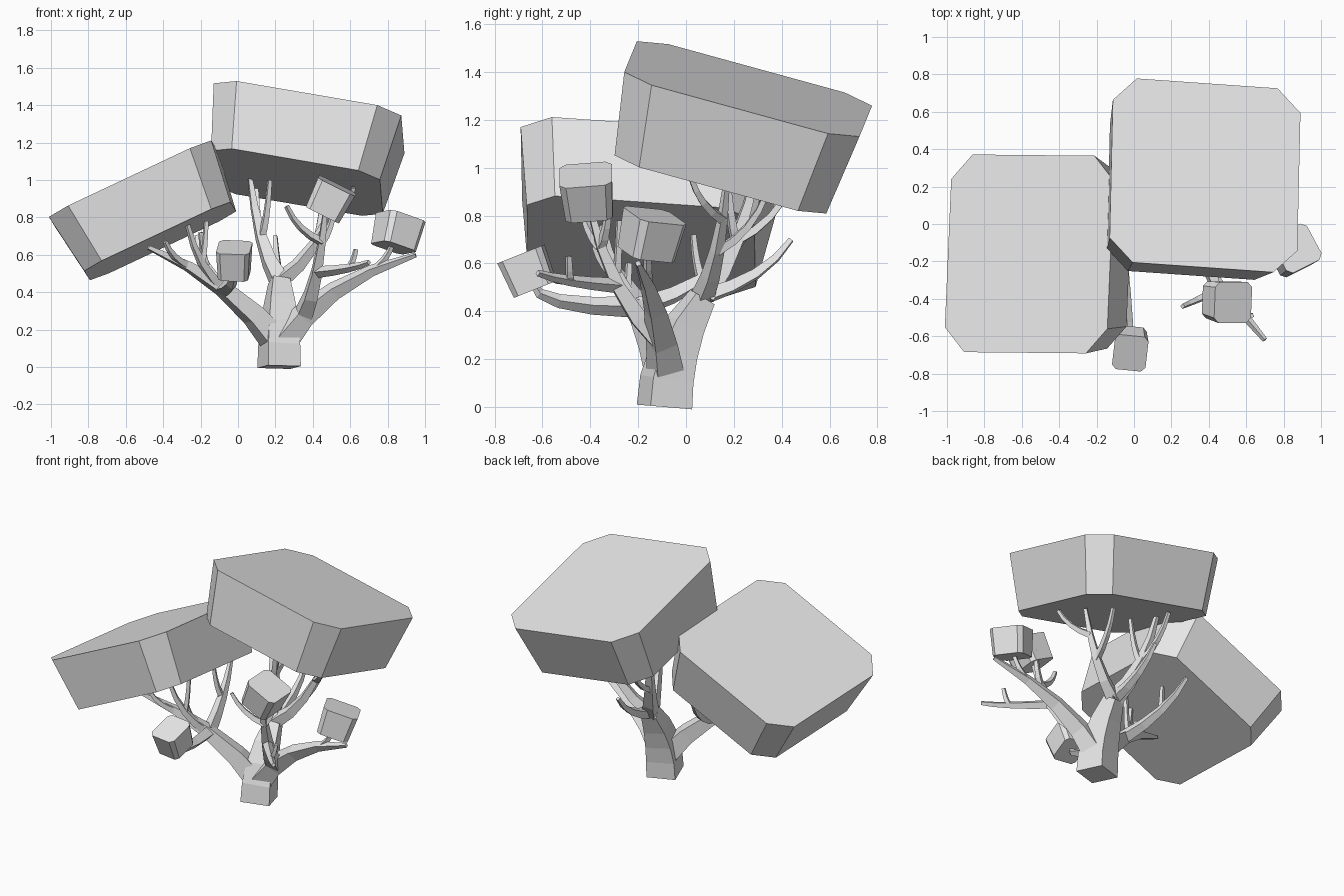
import bpy
import bmesh
from mathutils import Vector

cube = bpy.data.objects.get("Cube")
if cube:
    bpy.data.objects.remove(cube, do_unlink=True)

# One plain grey for the whole tree
grey = bpy.data.materials.new("plain grey")
grey.use_nodes = True
colour = (0.8, 0.8, 0.8, 1)
grey.diffuse_color = colour
grey.node_tree.nodes["Principled BSDF"].inputs["Base Color"].default_value = colour


def bridge_rings(name, rings):
    """Bridge matching rings of points into a closed, flat-shaded solid."""
    bm = bmesh.new()
    loops = [[bm.verts.new(point) for point in ring] for ring in rings]
    for lower, upper in zip(loops, loops[1:]):
        for i in range(len(lower)):
            bm.faces.new((lower[i - 1], lower[i], upper[i], upper[i - 1]))
    bm.faces.new(loops[0])
    bm.faces.new(loops[-1])
    bmesh.ops.recalc_face_normals(bm, faces=bm.faces)
    mesh = bpy.data.meshes.new(name)
    bm.to_mesh(mesh)
    bm.free()
    mesh.materials.append(grey)
    bpy.context.collection.objects.link(bpy.data.objects.new(name, mesh))


def foliage(name, top_centre, slope_x, slope_y, spin, width, length, depth):
    """Tilted block with cut corners that narrows towards its base."""
    up = Vector((-slope_x, -slope_y, 1)).normalized()
    across = Vector((1, spin, slope_x + slope_y * spin)).normalized()
    back = up.cross(across) * length
    across *= width
    corner_start, taper = 0.75, 0.9
    sides = ((across, back), (back, -across), (-across, -back), (-back, across))
    outline = [side + edge * corner_start * end
               for side, edge in sides for end in (-1, 1)]
    top = Vector(top_centre)
    bridge_rings(name, [[top + point for point in outline],
                        [top - up * depth + point * taper for point in outline]])


def tube(name, points, radii):
    """Four-sided limb whose section turns with its path."""
    side = Vector((1, 2, 0))
    rings, previous = [], None
    for i, (point, radius) in enumerate(zip(points, radii)):
        behind = points[max(i - 1, 0)]
        ahead = points[min(i + 1, len(points) - 1)]
        along = (ahead - behind).normalized()
        if previous:
            side = previous.rotation_difference(along) @ side
        side = (side - along * side.dot(along)).normalized()
        other = along.cross(side)
        rings.append([point + direction * radius
                      for direction in (side, other, -side, -other)])
        previous = along
    bridge_rings(name, rings)
    return points


def grow(name, parent, joint, tip, thickness, bend=0.4):
    """Grow a limb from a parent's joint; it runs outward first, then upward."""
    start, end = parent[joint], Vector(tip)
    thin, steps = 0.014, 4
    points, radii = [], []
    for step in range(steps + 1):
        t = step / steps
        shift = bend * t * (1 - t)
        point = start.lerp(end, t + shift)
        point.z = start.lerp(end, t - shift).z
        points.append(point)
        radii.append(thickness + (thin - thickness) * t)
    return tube(name, points, radii)


# Leaf blocks: two broad canopies and three small clumps
foliage("back_canopy", (0.38, 0.26, 1.33), slope_x=-0.19, slope_y=-0.27,
        spin=-0.07, width=0.51, length=0.51, depth=0.36)
foliage("left_canopy", (-0.56, -0.16, 0.98), slope_x=0.47, slope_y=-0.09,
        spin=-0.01, width=0.48, length=0.53, depth=0.34)
foliage("front_clump", (-0.02, -0.69, 0.64), slope_x=0, slope_y=0.4,
        spin=-0.1, width=0.09, length=0.1, depth=0.16)
foliage("middle_clump", (0.53, -0.42, 0.97), slope_x=-0.5, slope_y=0.1,
        spin=0, width=0.11, length=0.11, depth=0.17)
foliage("right_clump", (0.87, -0.13, 0.8), slope_x=-0.24, slope_y=-0.23,
        spin=0.5, width=0.11, length=0.11, depth=0.17)

# Trunk sweeping backward and narrowing as it rises
heights = [0.115 * level for level in range(5)]
trunk = tube("trunk", [Vector((0.22, 0.75 * h * h - 0.09, h)) for h in heights],
             [0.13 - 0.3 * h * h for h in heights])

# Rear limbs under the back canopy
rear = grow("rear_limb", trunk, 4, (0.06, 0.3, 1.04), thickness=0.06)
grow("rear_twig_back", rear, 2, (0.1, 0.45, 0.95), thickness=0.025)
grow("rear_twig_inner", rear, 2, (0.17, 0.17, 1), thickness=0.025)
grow("rear_twig_low", rear, 0, (0.2, 0.44, 0.7), thickness=0.04)
rear_right = grow("rear_right_limb", trunk, 4, (0.53, 0.17, 0.94), thickness=0.05)
grow("rear_right_twig", rear_right, 3, (0.62, 0.02, 0.96), thickness=0.025)
grow("rear_right_back_twig", rear_right, 2, (0.45, 0.34, 0.9), thickness=0.025)

# Left limb with its twigs under the left canopy
left = grow("left_limb", trunk, 1, (-0.48, -0.36, 0.64), thickness=0.09, bend=-0.3)
grow("left_outer_twig", left, 3, (-0.39, -0.38, 0.67), thickness=0.025)
upright = grow("left_upright", left, 2, (-0.27, -0.35, 0.76), thickness=0.035)
grow("left_upright_twig", upright, 2, (-0.17, -0.28, 0.78), thickness=0.02)
grow("left_short_twig", upright, 1, (-0.22, -0.24, 0.6), thickness=0.02)
left_back = grow("left_back_limb", left, 2, (-0.22, 0.24, 0.7), thickness=0.045)
grow("left_back_twig", left_back, 2, (-0.2, 0.03, 0.72), thickness=0.022)

# Limb reaching forward, then up into the front clump
grow("front_limb", left, 2, (-0.02, -0.64, 0.52), thickness=0.045, bend=1)

# Right limb and the stem of the right clump
right = grow("right_limb", trunk, 1, (0.95, -0.2, 0.6), thickness=0.09, bend=-0.4)
grow("right_clump_stem", right, 3, (0.83, -0.16, 0.67), thickness=0.024)

# Upright limb carrying the middle clump, with forward twigs
middle = grow("middle_limb", right, 1, (0.47, -0.41, 0.86), thickness=0.06)
grow("middle_side_twig", middle, 3, (0.26, -0.44, 0.86), thickness=0.025)
grow("middle_back_twig", middle, 3, (0.52, -0.32, 0.87), thickness=0.024)
forward = grow("forward_twig", middle, 2, (0.7, -0.62, 0.56), thickness=0.032)
grow("forward_twig_fork", forward, 2, (0.63, -0.49, 0.63), thickness=0.02)
